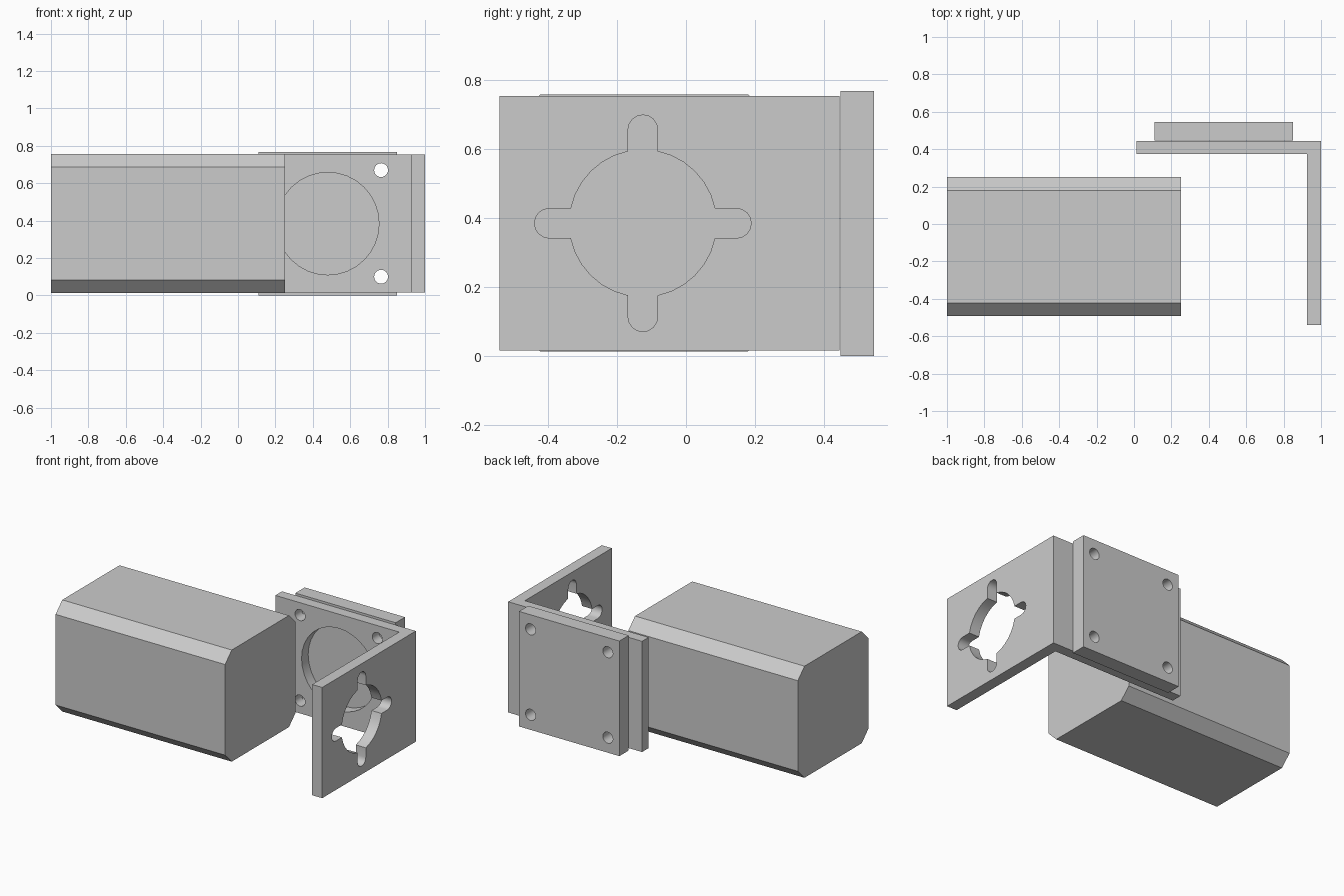
import bpy
import math
from mathutils import Matrix, Vector

if "Cube" in bpy.data.objects:
    bpy.data.objects.remove(bpy.data.objects["Cube"], do_unlink=True)

GREY = (0.6, 0.6, 0.6, 1)
mat = bpy.data.materials.new("plain grey")
mat.use_nodes = True
mat.diffuse_color = GREY
mat.node_tree.nodes["Principled BSDF"].inputs["Base Color"].default_value = GREY

# Axis maps: profile (u, v) swept along w
ALONG_X = lambda u, v, w: (w, u, v)
ALONG_Y = lambda u, v, w: (u, w, v)
ALONG_Z = lambda u, v, w: (u, v, w)


def prism(name, outline, start, end, axis):
    """Sweep a closed outline between two positions on an axis."""
    n = len(outline)
    verts = [axis(u, v, w) for w in (start, end) for u, v in outline]
    faces = [list(range(n)), list(range(n, 2 * n))]
    faces += [[i, (i + 1) % n, n + (i + 1) % n, n + i] for i in range(n)]
    mesh = bpy.data.meshes.new(name)
    mesh.from_pydata(verts, [], faces)
    mesh.materials.append(mat)
    ob = bpy.data.objects.new(name, mesh)
    bpy.context.collection.objects.link(ob)
    activate(ob)
    bpy.ops.object.mode_set(mode="EDIT")
    bpy.ops.mesh.select_all(action="SELECT")
    bpy.ops.mesh.normals_make_consistent(inside=False)
    bpy.ops.object.mode_set(mode="OBJECT")
    return ob


def activate(ob):
    bpy.ops.object.select_all(action="DESELECT")
    ob.select_set(True)
    bpy.context.view_layer.objects.active = ob


def rect(u0, u1, v0, v1):
    return [(u0, v0), (u1, v0), (u1, v1), (u0, v1)]


def circle(u, v, r, n):
    steps = [2 * math.pi * i / n for i in range(n)]
    return [(u + r * math.cos(a), v + r * math.sin(a)) for a in steps]


def cross_outline(u, v, radius, reach, half):
    """Round opening with four round-ended slots."""
    a0 = math.asin(half / radius)
    tip = reach - half
    arm = [(radius * math.cos(a0), -half)]
    for i in range(9):
        a = math.pi * (i / 8 - 0.5)
        arm.append((tip + half * math.cos(a), half * math.sin(a)))
    for i in range(6):
        a = a0 + (math.pi / 2 - 2 * a0) * i / 6
        arm.append((radius * math.cos(a), radius * math.sin(a)))
    points = []
    for k in range(4):
        turn = Matrix.Rotation(k * math.pi / 2, 2)
        for p in arm:
            q = turn @ Vector(p)
            points.append((u + q.x, v + q.y))
    return points


def cut(ob, cutters):
    for c in cutters:
        mod = ob.modifiers.new("cut", "BOOLEAN")
        mod.operation = "DIFFERENCE"
        mod.solver = "EXACT"
        mod.object = c
        activate(ob)
        bpy.ops.object.modifier_apply(modifier=mod.name)
        bpy.data.objects.remove(c, do_unlink=True)
    bpy.ops.object.shade_smooth_by_angle(angle=math.radians(30))


def screw_cutters():
    return [prism("screw_cutter", circle(u, v, 0.037, 24), 0.3, 0.6, ALONG_Y)
            for u in (0.195, 0.765) for v in (0.1, 0.67)]


# Chamfered motor body
c = 0.07
y0, y1, z0, z1 = -0.493, 0.25, 0.013, 0.757
body = [(y0 + c, z0), (y1 - c, z0), (y1, z0 + c), (y1, z1 - c),
        (y1 - c, z1), (y0 + c, z1), (y0, z1 - c), (y0, z0 + c)]
prism("motor_body", body, -1, 0.25, ALONG_X)

# Angle bracket with a round bore, screw holes and a slotted opening
angle = [(0.013, 0.375), (0.926, 0.375), (0.926, -0.541), (1, -0.541),
         (1, 0.445), (0.013, 0.445)]
bracket = prism("angle_bracket", angle, 0.015, 0.753, ALONG_Z)
bore = prism("bore_cutter", circle(0.48, 0.384, 0.274, 32), 0.3, 0.5, ALONG_Y)
slots = prism("slot_cutter", cross_outline(-0.125, 0.384, 0.213, 0.314, 0.043),
              0.85, 1.1, ALONG_X)
cut(bracket, screw_cutters() + [bore, slots])

# Backing plate with matching screw holes
plate = prism("backing_plate", rect(0.11, 0.85, 0, 0.767), 0.447, 0.545, ALONG_Y)
cut(plate, screw_cutters())
